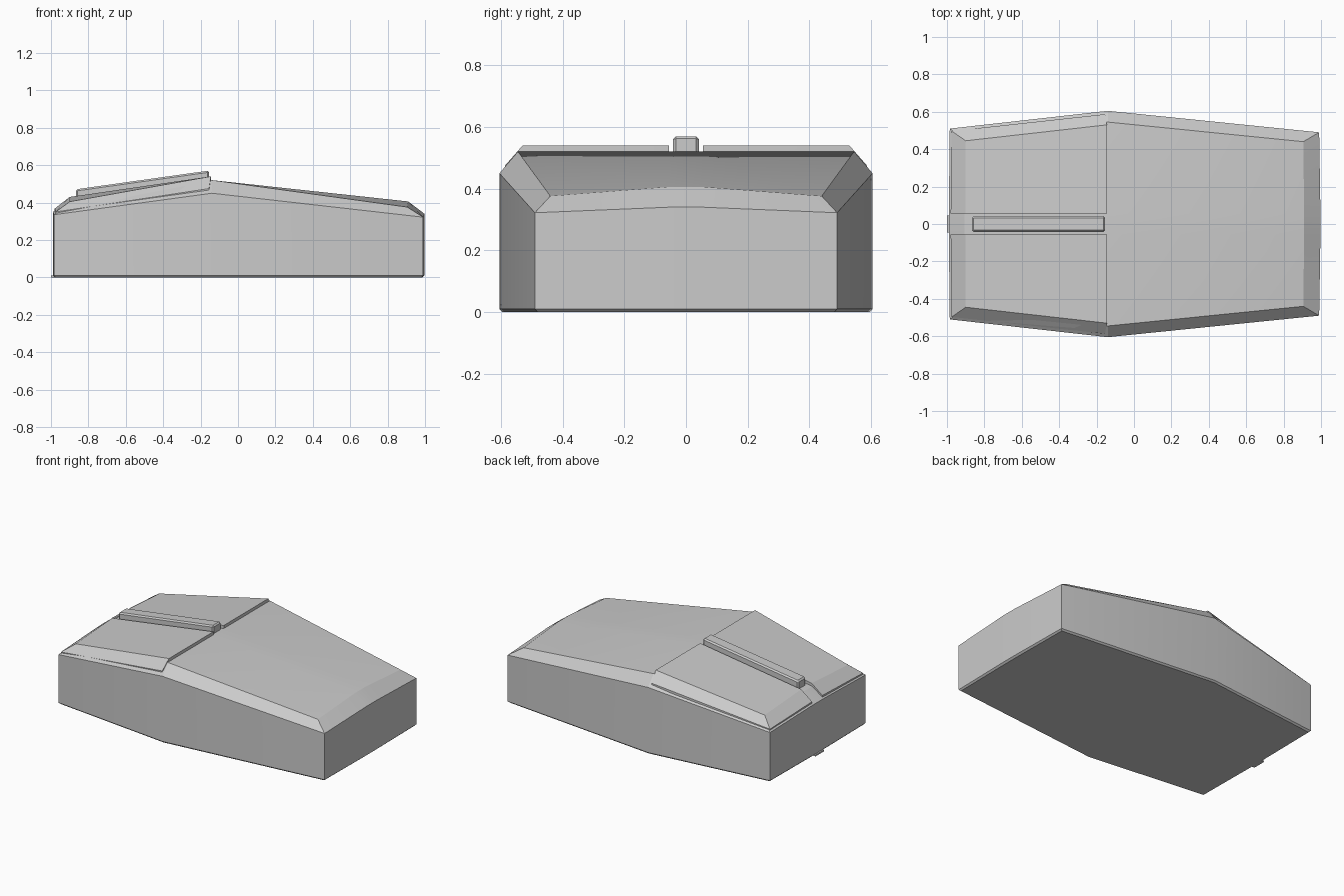
import bpy, bmesh

if "Cube" in bpy.data.objects:
    bpy.data.objects.remove(bpy.data.objects["Cube"])

C = 0.055   # half width of the centre strip


def make(name, verts, faces, bevel=0.0):
    bm = bmesh.new()
    vs = [bm.verts.new(v) for v in verts]
    for f in faces:
        bm.faces.new([vs[i] for i in f])
    bmesh.ops.recalc_face_normals(bm, faces=bm.faces)
    if bevel:
        bmesh.ops.bevel(bm, geom=bm.edges[:], offset=bevel, segments=1,
                        affect='EDGES')
    me = bpy.data.meshes.new(name)
    bm.to_mesh(me)
    bm.free()
    ob = bpy.data.objects.new(name, me)
    bpy.context.collection.objects.link(ob)
    bpy.ops.object.select_all(action='DESELECT')
    ob.select_set(True)
    bpy.context.view_layer.objects.active = ob
    bpy.ops.object.shade_smooth_by_angle(angle=0.3)
    return ob


# Body: stacked rings; each ring is three stations (left, widest, right) of
# (corner x, centre x, half width, corner z, centre z)
rings = [
    [(-.975, -.98, .50, 0, 0), (-.14, -.14, .595, 0, 0), (.98, .985, .48, 0, 0)],
    [(-.985, -.99, .51, .01, .01), (-.14, -.14, .605, .01, .01), (.99, .997, .49, .01, .01)],
    [(-.985, -.99, .51, .335, .35), (-.14, -.14, .605, .45, .45), (.99, .997, .49, .322, .34)],
    [(-.90, -.905, .445, .385, .41), (-.14, -.14, .545, .52, .52), (.905, .91, .44, .376, .406)],
]
verts, faces = [], []
for ring in rings:
    for xc, xm, w, zc, zm in ring:
        verts += [(xc, -w, zc), (xm, -C, zm), (xm, C, zm), (xc, w, zc)]
loop = [0, 4, 8, 9, 10, 11, 7, 3, 2, 1]          # perimeter of one ring
for r in range(3):
    a, b = r * 12, r * 12 + 12
    for i, p in enumerate(loop):
        q = loop[(i + 1) % 10]
        faces.append((a + p, a + q, b + q, b + p))
for base in (0, 36):                              # underside and top
    for s in (0, 4):
        for j in range(3):
            k = base + s + j
            faces.append((k, k + 4, k + 5, k + 1))
make("body", verts, faces)

# Two click buttons: raised plates with a sloped border
top = [(-.90, C, .43), (-.145, C, .54), (-.145, .53, .54), (-.90, .445, .405)]
lip = [(-.98, C, .368), (-.975, .497, .35), (-.155, .587, .475)]
pts = top + lip
pts += [(x, y, z - .035) for x, y, z in pts]
bf = [(0, 1, 2, 3), (0, 3, 5, 4), (3, 2, 6, 5),
      (7, 8, 9, 10), (7, 10, 12, 11), (10, 9, 13, 12),
      (4, 5, 12, 11), (5, 6, 13, 12), (6, 2, 9, 13), (2, 1, 8, 9),
      (1, 0, 7, 8), (0, 4, 11, 7)]
for name, s in (("left_button", -1), ("right_button", 1)):
    make(name, [(x, y * s, z) for x, y, z in pts], bf)

# Long scroll bar between the buttons
box = [(0, 1, 2, 3), (4, 5, 6, 7), (0, 1, 5, 4), (1, 2, 6, 5),
       (2, 3, 7, 6), (3, 0, 4, 7)]
side = [(-.867, .39), (-.155, .49), (-.155, .571), (-.867, .471)]
make("scroll_bar", [(x, y, z) for y in (-.042, .042) for x, z in side], box, .009)

# Small tab low on the front edge
tab = [(-1, 0), (-.95, 0), (-.95, .01), (-1, .01)]
make("front_tab", [(x, y, z) for y in (-.045, .045) for x, z in tab], box)
